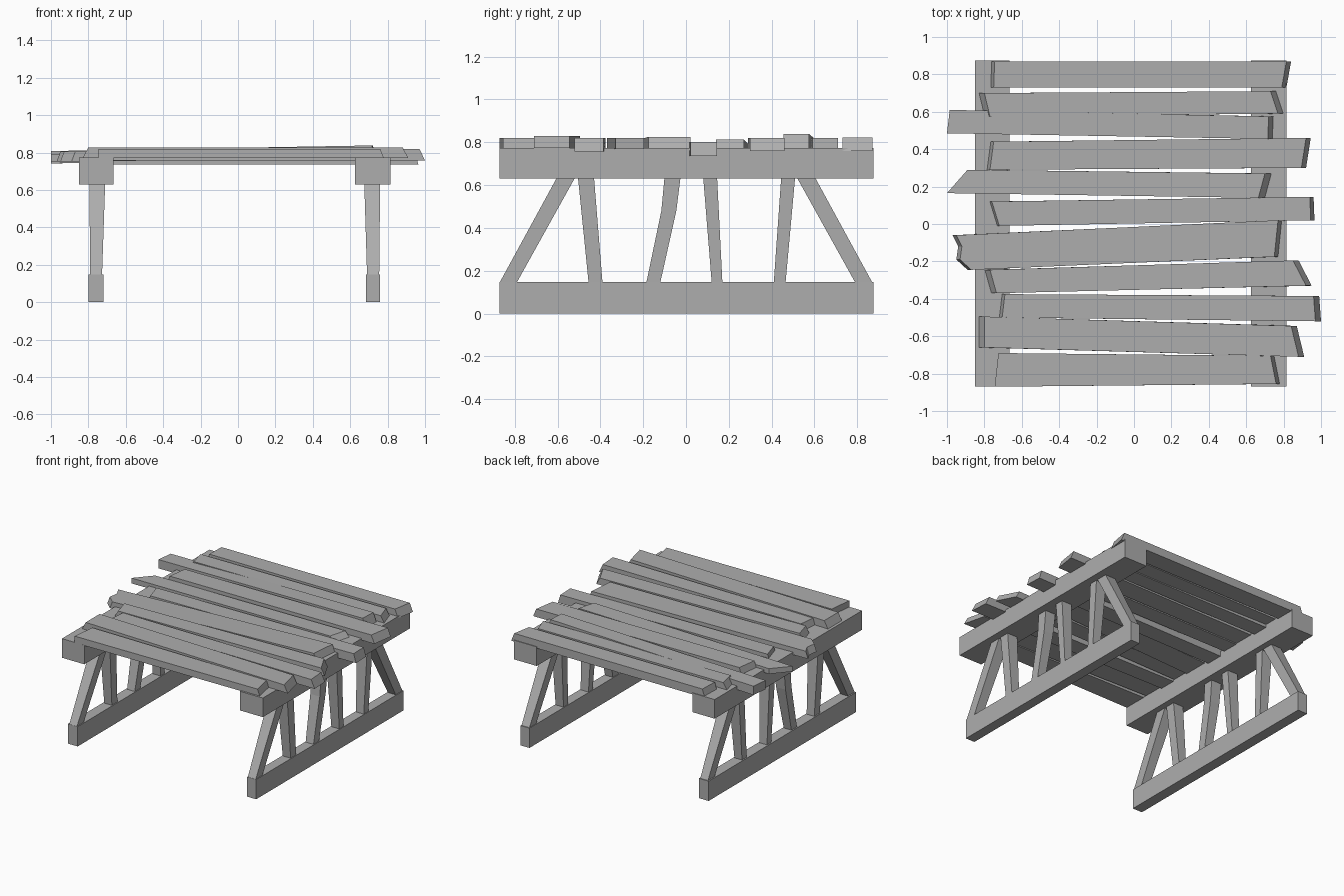
import bpy
import bmesh

cube = bpy.data.objects.get("Cube")
if cube:
    bpy.data.objects.remove(cube, do_unlink=True)

wood = bpy.data.materials.new("weathered grey wood")
wood.use_nodes = True
GREY = (0.42, 0.42, 0.42, 1)
wood.diffuse_color = GREY
wood.node_tree.nodes["Principled BSDF"].inputs["Base Color"].default_value = GREY


def loft(name, rings):
    """Closed solid through a stack of matching point rings."""
    bm = bmesh.new()
    loops = [[bm.verts.new(p) for p in ring] for ring in rings]
    n = len(loops[0])
    bm.faces.new(loops[0][::-1])
    bm.faces.new(loops[-1])
    for low, high in zip(loops, loops[1:]):
        for i in range(n):
            j = (i + 1) % n
            bm.faces.new((low[i], low[j], high[j], high[i]))
    bmesh.ops.recalc_face_normals(bm, faces=bm.faces)
    mesh = bpy.data.meshes.new(name)
    bm.to_mesh(mesh)
    bm.free()
    mesh.materials.append(wood)
    obj = bpy.data.objects.new(name, mesh)
    bpy.context.scene.collection.objects.link(obj)


def rect(x0, x1, y0, y1, z):
    return [(x0, y0, z), (x1, y0, z), (x1, y1, z), (x0, y1, z)]


def plank(name, left, right, z0, z1, trim=(0.03, 0.03), drop=0.0):
    """Board whose sawn ends slope in; left and right list end points front to back."""
    bottom = [(x, y, z0 - drop) for x, y in reversed(left)]
    bottom += [(x, y, z0) for x, y in right]
    top = [(x + trim[0], y, z1 - drop) for x, y in reversed(left)]
    top += [(x - trim[1], y, z1) for x, y in right]
    loft(name, [bottom, top])


# Struts: stations (height, front y, back y)
BASE, HEAD = 0.145, 0.64
struts = {
    "front_brace": [(BASE, -0.87, -0.79), (HEAD, -0.60, -0.515)],
    "front_post": [(BASE, -0.455, -0.39), (HEAD, -0.505, -0.43)],
    "bent_post": [(BASE, -0.185, -0.12), (0.48, -0.115, -0.045), (HEAD, -0.10, -0.025)],
    "middle_post": [(BASE, 0.12, 0.17), (HEAD, 0.08, 0.145)],
    "back_post": [(BASE, 0.41, 0.465), (HEAD, 0.445, 0.51)],
    "back_brace": [(BASE, 0.79, 0.87), (HEAD, 0.515, 0.60)],
}

# Two trestles: top beam, ground rail and struts between
for side, beam, rail, foot, head in (
    ("right", (-0.85, -0.665), (-0.80, -0.72), (-0.79, -0.727), (-0.795, -0.71)),
    ("left", (0.625, 0.815), (0.685, 0.76), (0.69, 0.755), (0.675, 0.76)),
):
    loft(side + "_top_beam", [rect(*beam, -0.87, 0.875, z) for z in (0.63, 0.773)])
    loft(side + "_ground_rail", [rect(*rail, -0.87, 0.875, z) for z in (0, 0.148)])
    for name, stations in struts.items():
        rings = []
        for z, y0, y1 in stations:
            t = (z - BASE) / (HEAD - BASE)
            x0, x1 = (a + (b - a) * t for a, b in zip(foot, head))
            rings.append(rect(x0, x1, y0, y1, z))
        loft(side + "_" + name, rings)

# Deck boards, front to back
plank("plank_1", [(-0.745, -0.87), (-0.725, -0.69)],
      [(0.78, -0.855), (0.75, -0.705)], 0.77, 0.82, (0, 0.02))
plank("plank_2", [(-0.83, -0.66), (-0.83, -0.495)],
      [(0.91, -0.71), (0.87, -0.545)], 0.772, 0.828)
plank("plank_3", [(-0.725, -0.50), (-0.71, -0.375)],
      [(1.0, -0.52), (0.99, -0.385)], 0.757, 0.82, (0.02, 0.03))
plank("plank_4", [(-0.765, -0.37), (-0.80, -0.245)],
      [(0.95, -0.33), (0.88, -0.195)], 0.768, 0.82)
plank("plank_5", [(-0.89, -0.245), (-0.95, -0.19), (-0.94, -0.12), (-0.97, -0.06)],
      [(0.77, -0.175), (0.79, 0.02)], 0.772, 0.825, (0.02, 0.02), 0.02)
plank("plank_6", [(-0.745, -0.01), (-0.785, 0.12)],
      [(0.965, 0.02), (0.96, 0.145)], 0.735, 0.80, (0.025, 0.02))
plank("plank_7", [(-1.0, 0.165), (-0.89, 0.29)],
      [(0.70, 0.14), (0.735, 0.27)], 0.772, 0.812, (0, 0.035), 0.02)
plank("plank_8", [(-0.79, 0.29), (-0.77, 0.44)],
      [(0.92, 0.30), (0.945, 0.46)], 0.76, 0.82, (0.02, 0.025))
plank("plank_9", [(-1.0, 0.485), (-0.985, 0.61)],
      [(0.74, 0.455), (0.745, 0.575)], 0.772, 0.838, (0, 0.025), 0.03)
plank("plank_10", [(-0.80, 0.575), (-0.83, 0.70)],
      [(0.80, 0.59), (0.76, 0.71)], 0.77, 0.82)
plank("plank_11", [(-0.77, 0.73), (-0.765, 0.87)],
      [(0.815, 0.73), (0.84, 0.87)], 0.76, 0.822, (0.02, 0.025))
